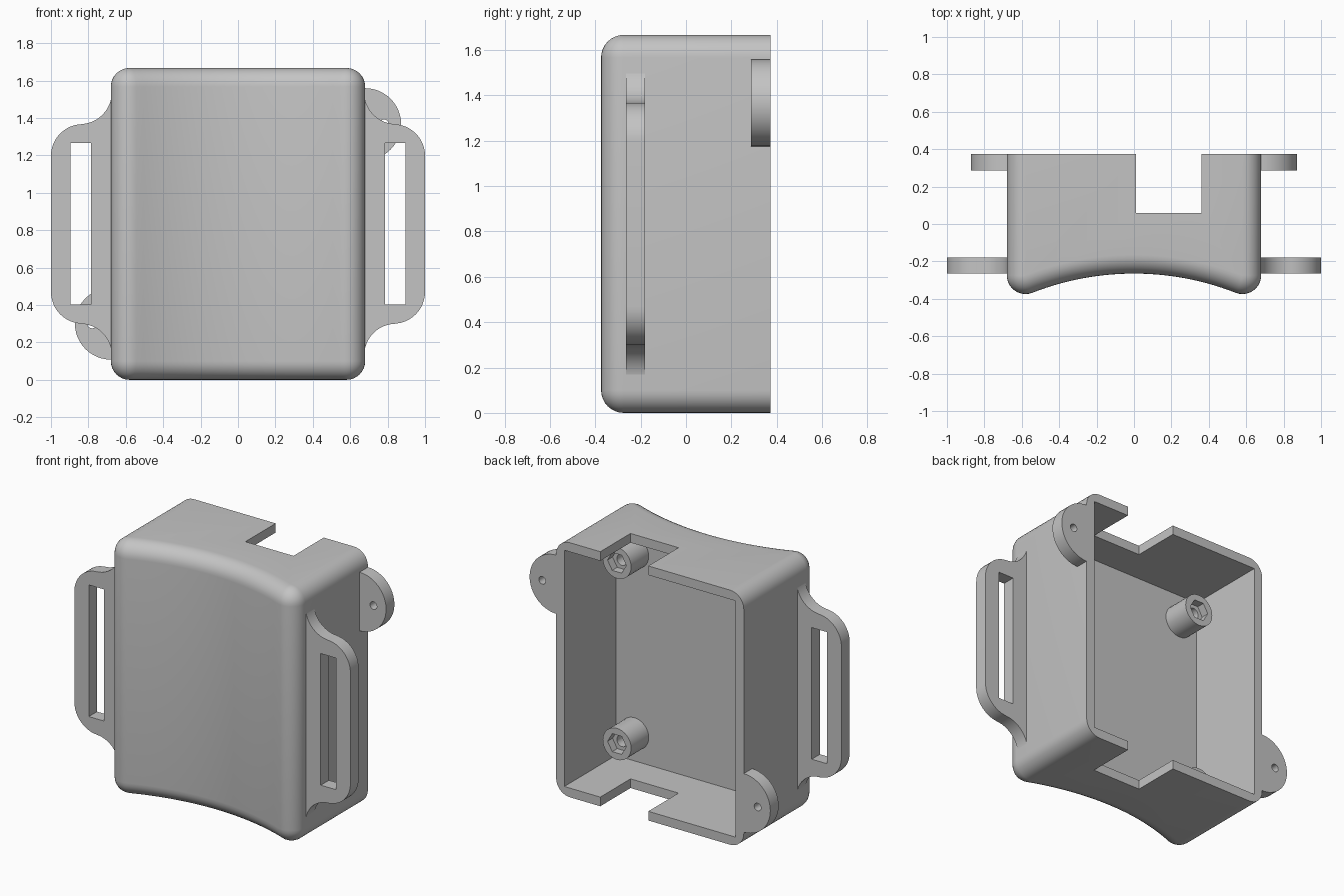
import bpy, bmesh
from math import sin, cos, pi, atan2, sqrt

if "Cube" in bpy.data.objects:
    bpy.data.objects.remove(bpy.data.objects["Cube"])

grey = bpy.data.materials.new("plain grey")
grey.use_nodes = True
grey.diffuse_color = (0.55, 0.55, 0.55, 1)
grey.node_tree.nodes["Principled BSDF"].inputs["Base Color"].default_value = grey.diffuse_color

HALF_W, HEIGHT, BACK = 0.68, 1.667, 0.373
FILLET, WALL, FLOOR = 0.1, 0.06, -0.16
CURVE_Y, CURVE_R = -1.755, 1.49      # centre and radius of the hollow front


def make(name, bm):
    bmesh.ops.recalc_face_normals(bm, faces=bm.faces)
    mesh = bpy.data.meshes.new(name)
    bm.to_mesh(mesh)
    bm.free()
    mesh.materials.append(grey)
    ob = bpy.data.objects.new(name, mesh)
    bpy.context.collection.objects.link(ob)
    return ob


def plate(name, outline, y0, y1):
    """Extrude an x-z outline from y0 to y1."""
    bm = bmesh.new()
    face = bm.faces.new([bm.verts.new((x, y0, z)) for x, z in outline])
    ext = bmesh.ops.extrude_face_region(bm, geom=[face])["geom"]
    verts = [v for v in ext if isinstance(v, bmesh.types.BMVert)]
    bmesh.ops.translate(bm, verts=verts, vec=(0, y1 - y0, 0))
    return make(name, bm)


def arc(cx, cz, r, a0, a1, n=12):
    return [(cx + r * cos(a0 + (a1 - a0) * i / n), cz + r * sin(a0 + (a1 - a0) * i / n))
            for i in range(n + 1)]


def circle(cx, cz, r, n=32):
    return arc(cx, cz, r, 0, 2 * pi, n)[:-1]


def rect(x0, x1, z0, z1):
    return [(x0, z0), (x1, z0), (x1, z1), (x0, z1)]


def cut(ob, cutters):
    bpy.context.view_layer.objects.active = ob
    for c in cutters:
        c.hide_render = True
        mod = ob.modifiers.new("cut", 'BOOLEAN')
        mod.operation, mod.solver, mod.object = 'DIFFERENCE', 'EXACT', c
        bpy.ops.object.modifier_apply(modifier=mod.name)
        bpy.data.objects.remove(c)


def smooth(ob):
    bpy.ops.object.select_all(action='DESELECT')
    ob.select_set(True)
    bpy.context.view_layer.objects.active = ob
    bpy.ops.object.shade_smooth_by_angle(angle=0.5)


# Case: horizontal sections of a rounded block with a hollow front
def section(d):
    core_x = HALF_W - FILLET
    r = CURVE_R + FILLET
    core_y = CURVE_Y + sqrt(r * r - core_x ** 2)
    lean = atan2(CURVE_Y - core_y, -core_x)
    corner = arc(core_x, core_y, d, 0, lean, 10)
    span = pi + lean
    front = arc(0, CURVE_Y, r - d, span, pi - span, 28)[1:-1]
    right = [(core_x + d, BACK)] + corner
    return right + front + [(-x, y) for x, y in reversed(right)]


steps = [i / 8 * pi / 2 for i in range(9)]
rings = [(FILLET * sin(a), FILLET - FILLET * cos(a)) for a in steps]
rings += [(d, HEIGHT - z) for d, z in reversed(rings)]
bm = bmesh.new()
loops = [[bm.verts.new((x, y, z)) for x, y in section(d)] for d, z in rings]
for low, high in zip(loops, loops[1:]):
    for i in range(len(low)):
        j = (i + 1) % len(low)
        bm.faces.new((low[i], low[j], high[j], high[i]))
bm.faces.new(loops[0])
bm.faces.new(loops[-1])
bmesh.ops.remove_doubles(bm, verts=bm.verts, dist=0.0001)
case = make("case", bm)

# Open inside and the cable notch through both ends
inner = HALF_W - WALL
cut(case, [
    plate("cavity_cutter", rect(-inner, inner, WALL, HEIGHT - WALL), FLOOR, 1),
    plate("notch_cutter", rect(0.012, 0.36, -0.1, HEIGHT + 0.1), 0.06, 1),
])
smooth(case)

# Strap loops on both sides
for side, label in ((1, "left"), (-1, "right")):
    top = arc(0.83, 1.197, 0.17, 0, pi / 2) + arc(0.845, 1.537, 0.17, -pi / 2, -pi)
    top.append((0.65, 1.537))
    bottom = [(x, HEIGHT - z) for x, z in reversed(top)]
    outline = [(side * x, z) for x, z in top + bottom]
    loop = plate(label + "_strap_loop", outline, -0.265, -0.18)
    slot = rect(side * 0.785, side * 0.895, 0.403, 1.265)
    cut(loop, [plate("slot_cutter", slot, -0.5, 0)])
    smooth(loop)

# Screw ears on opposite corners of the rim
for side, z, label in ((1, 1.367, "upper"), (-1, 0.3, "lower")):
    outline = [(side * x, h) for x, h in
               [(0.64, z - 0.192)] + arc(0.68, z, 0.192, -pi / 2, pi / 2, 24) + [(0.64, z + 0.192)]]
    ear = plate(label + "_screw_ear", outline, 0.287, BACK)
    cut(ear, [plate("hole_cutter", circle(side * 0.78, z, 0.025, 20), 0, 1)])
    smooth(ear)

# Screw posts with hexagonal nut pockets
for x in (-0.485, 0.485):
    for z in (0.24, HEIGHT - 0.24):
        post = plate("screw_post", circle(x, z, 0.103), FLOOR - 0.02, 0.022)
        cut(post, [plate("nut_cutter", circle(x, z, 0.068, 6), -0.03, 0.1),
                   plate("screw_cutter", circle(x, z, 0.037, 20), FLOOR, 0.1)])
        smooth(post)
